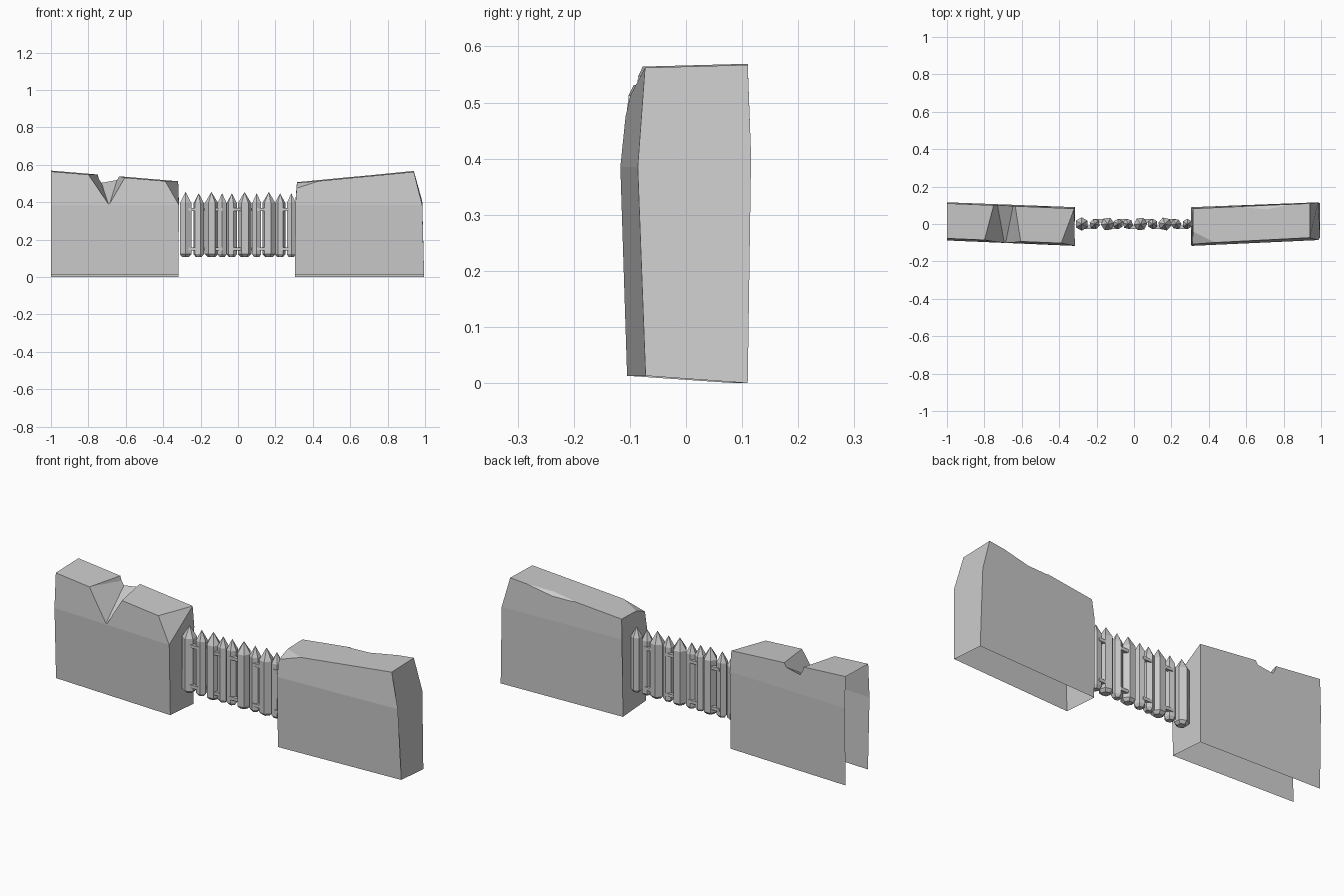
import bpy, bmesh, math
from mathutils import Vector

if "Cube" in bpy.data.objects:
    bpy.data.objects.remove(bpy.data.objects["Cube"])

stone = bpy.data.materials.new("plain grey")
stone.use_nodes = True
GREY = (0.6, 0.6, 0.6, 1)
stone.diffuse_color = GREY
stone.node_tree.nodes["Principled BSDF"].inputs["Base Color"].default_value = GREY


def make_object(name, bm):
    mesh = bpy.data.meshes.new(name)
    bm.to_mesh(mesh)
    bm.free()
    mesh.materials.append(stone)
    ob = bpy.data.objects.new(name, mesh)
    bpy.context.collection.objects.link(ob)
    return ob


def section(xs, front, back, z_top):
    """Six-point cross-section; xs, front and back run bottom, middle, top."""
    front_z = (0.013, 0.385, z_top - 0.005)
    back_z = (0, 0.405, z_top)
    up = [(x, y, z) for x, y, z in zip(xs, front, front_z)]
    down = [(x, y, z) for x, y, z in zip(xs, back, back_z)]
    return up + down[::-1]


def hull(points):
    bm = bmesh.new()
    for p in points:
        bm.verts.new(p)
    bmesh.ops.convex_hull(bm, input=bm.verts[:])
    bmesh.ops.recalc_face_normals(bm, faces=bm.faces[:])
    return bm


def wall(name, inner, outer, chip, notch, open_end):
    # Tapered block with bulging sides
    bm = bmesh.new()
    a = [bm.verts.new(p) for p in inner]
    b = [bm.verts.new(p) for p in outer]
    for i in range(6):
        j = (i + 1) % 6
        bm.faces.new((a[i], a[j], b[j], b[i]))
    bm.faces.new(a)
    bm.faces.new(b)
    bmesh.ops.recalc_face_normals(bm, faces=bm.faces[:])

    # Chipped front corner beside the fence
    p, q, r = (Vector(v) for v in chip)
    n = (q - p).cross(r - p).normalized()
    if n.z < 0:
        n.negate()
    cut = bmesh.ops.bisect_plane(bm, geom=bm.verts[:] + bm.edges[:] + bm.faces[:],
                                 plane_co=p, plane_no=n, clear_outer=True)
    bmesh.ops.holes_fill(bm, edges=[e for e in bm.edges if e.is_boundary])
    bmesh.ops.recalc_face_normals(bm, faces=bm.faces[:])
    ob = make_object(name, bm)

    # Broken notch in the top
    cutter = make_object(name + "_notch_cutter", hull(notch))
    mod = ob.modifiers.new("notch", 'BOOLEAN')
    mod.operation, mod.solver, mod.object = 'DIFFERENCE', 'EXACT', cutter
    graph = bpy.context.evaluated_depsgraph_get()
    bm = bmesh.new()
    bm.from_mesh(ob.evaluated_get(graph).to_mesh())
    ob.modifiers.clear()
    bpy.data.objects.remove(cutter)

    # Hollow underside, and one open end
    bm.normal_update()
    gone = [f for f in bm.faces if f.normal.z < -0.9 or (open_end and f.normal.x < -0.9)]
    bmesh.ops.delete(bm, geom=gone, context='FACES')
    bm.to_mesh(ob.data)
    bm.free()


inner_front, inner_back = (-0.105, -0.117, -0.105), (0.085, 0.09, 0.082)
outer_front, outer_back = (-0.072, -0.086, -0.073), (0.11, 0.116, 0.11)

wall("left_wall",
     section((0.305, 0.307, 0.315), inner_front, inner_back, 0.507),
     section((0.995, 0.985, 0.94), outer_front, outer_back, 0.567),
     [(0.44, -0.1, 0.515), (0.307, -0.115, 0.47), (0.312, -0.04, 0.503)],
     [(0.57, 0.09, 0.532), (0.85, 0.105, 0.559), (0.71, 0.077, 0.545),
      (0.7, 0.115, 0.52), (0.71, 0.2, 0.6), (0.71, 0.11, 0.7)],
     False)

wall("right_wall",
     section((-0.318, -0.316, -0.32), inner_front, inner_back, 0.512),
     section((-1, -1, -1), (-0.075, -0.088, -0.077), outer_back, 0.569),
     [(-0.39, -0.106, 0.512), (-0.316, -0.117, 0.385), (-0.32, 0.08, 0.511)],
     [(-0.69, -0.12, 0.38), (-0.735, 0.13, 0.52), (-0.81, -0.12, 0.552),
      (-0.745, 0.13, 0.56), (-0.6, -0.12, 0.533), (-0.64, 0.13, 0.54),
      (-0.81, -0.12, 0.7), (-0.745, 0.13, 0.7), (-0.6, -0.12, 0.7), (-0.64, 0.13, 0.7)],
     True)

# Palisade posts: six-sided stakes, pointed on top and tapered below
post_x = (-0.28, -0.21, -0.142, -0.085, -0.033, 0.035, 0.1, 0.165, 0.225, 0.285)
for i, x in enumerate(post_x):
    r = 0.036 if i in (0, 2, 5, 7) else 0.028
    top = 0.455 if r > 0.03 else 0.448
    points = [(x, 0, top)]
    for k in range(6):
        angle = math.radians(60 * k + 30 + 17 * (i % 3))
        c, s = math.cos(angle), math.sin(angle)
        points += [(x + r * c, r * s, 0.395), (x + r * c, r * s, 0.122),
                   (x + r * 0.6 * c, r * 0.6 * s, 0.108)]
    make_object(f"fence_post_{i + 1}", hull(points))

# Short rails tying neighbouring posts together, top and bottom
for i, (x1, x2) in enumerate(zip(post_x, post_x[1:])):
    for label, z in (("upper", 0.36), ("lower", 0.15)):
        bm = bmesh.new()
        bmesh.ops.create_cube(bm, size=1)
        for v in bm.verts:
            v.co = ((x1 + x2) / 2 + v.co.x * (x2 - x1),
                    v.co.y * 0.018 + (0.018 if i % 2 else -0.018), z + v.co.z * 0.016)
        make_object(f"{label}_rail_{i + 1}", bm)
